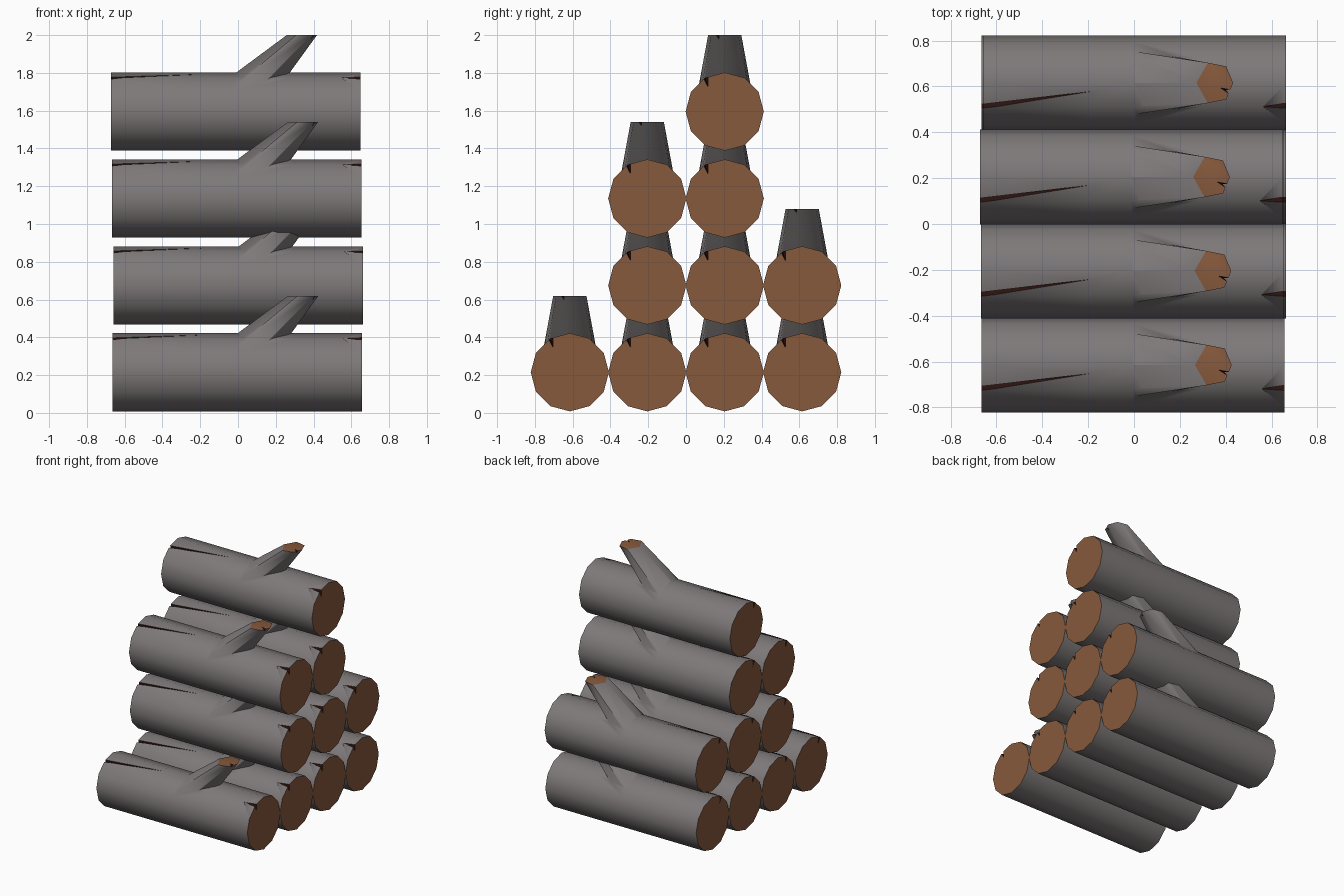
import bpy, bmesh, math
from mathutils import Vector

if "Cube" in bpy.data.objects:
    bpy.data.objects.remove(bpy.data.objects["Cube"])

R = 0.207          # log radius
X0, X1 = -0.66, 0.66
TIP = 0.405        # branch tip height above the log axis


def material(name, rgb):
    m = bpy.data.materials.new(name)
    m.diffuse_color = (*rgb, 1)
    m.use_nodes = True
    m.node_tree.nodes["Principled BSDF"].inputs["Base Color"].default_value = m.diffuse_color
    return m


MATS = [material("grey bark", (0.21, 0.19, 0.192)),
        material("cut wood", (0.24, 0.10, 0.045)),
        material("dark crack", (0.03, 0.008, 0.006))]


def finish(name, bm, rule):
    """Turn a bmesh into an object, colouring faces by a rule."""
    bmesh.ops.recalc_face_normals(bm, faces=bm.faces[:])
    for f in bm.faces:
        f.material_index = rule(f)
    me = bpy.data.meshes.new(name)
    bm.to_mesh(me)
    bm.free()
    for m in MATS:
        me.materials.append(m)
    ob = bpy.data.objects.new(name, me)
    bpy.context.collection.objects.link(ob)
    return ob


def loft(name, rings, rule):
    """Skin a list of point rings and cap both ends."""
    bm = bmesh.new()
    vs = [[bm.verts.new(p) for p in ring] for ring in rings]
    n = len(vs[0])
    for a, b in zip(vs, vs[1:]):
        for i in range(n):
            j = (i + 1) % n
            bm.faces.new((a[i], a[j], b[j], b[i]))
    bm.faces.new(vs[0])
    bm.faces.new(vs[-1])
    return finish(name, bm, rule)


def wedge(name, points):
    """Tapering crack cutter made from four points."""
    bm = bmesh.new()
    for p in points:
        bm.verts.new(p)
    bmesh.ops.convex_hull(bm, input=bm.verts[:])
    return finish(name, bm, lambda f: 2)


# Trunk: twelve-sided, with pale cut ends
def ring(x):
    return [Vector((x, R * math.cos(i * math.pi / 6), R * math.sin(i * math.pi / 6)))
            for i in range(12)]


trunk = loft("trunk", [ring(x) for x in (X0, -0.2, 0.0, 0.3, 0.56, X1)],
             lambda f: 1 if abs(f.normal.x) > 0.9 else 0)

# Branch stub: leaning tapered hexagon, from inside the trunk to a flat tip
tip = [(0.27, 0), (0.32, -0.088), (0.40, -0.072), (0.43, 0), (0.40, 0.072), (0.32, 0.088)]
base = [(0.0, 0), (0.08, -0.125), (0.20, -0.11), (0.285, 0), (0.20, 0.11), (0.08, 0.125)]


def hexagon(t):
    return [Vector((a[0] + (b[0] - a[0]) * t, a[1] + (b[1] - a[1]) * t, TIP - 0.2 * t))
            for a, b in zip(tip, base)]


branch = loft("branch", [hexagon(0), hexagon(1.7)],
              lambda f: 1 if f.normal.z > 0.9 and f.calc_center_median().z > 0.3 else 0)

# Cracks at both trunk ends and in the branch tip
cutters = [
    wedge("right_crack", [(0.68, -0.127, 0.20), (0.68, -0.085, 0.225),
                          (0.68, -0.085, 0.120), (0.56, -0.104, 0.180)]),
    wedge("left_crack", [(-0.68, -0.128, 0.20), (-0.68, -0.098, 0.22),
                         (-0.68, -0.090, 0.125), (-0.18, -0.036, 0.198)]),
    wedge("tip_crack", [(0.465, -0.03, 0.45), (0.45, -0.085, 0.45),
                        (0.44, -0.045, 0.345), (0.37, -0.02, 0.408)]),
]

for ob, op in [(branch, 'UNION')] + [(c, 'DIFFERENCE') for c in cutters]:
    mod = trunk.modifiers.new(op, 'BOOLEAN')
    mod.operation = op
    mod.object = ob
    mod.solver = 'EXACT'

bpy.context.view_layer.update()
log = bpy.data.meshes.new_from_object(trunk.evaluated_get(bpy.context.evaluated_depsgraph_get()))
log.name = "log"
for ob in [trunk, branch] + cutters:
    bpy.data.objects.remove(ob, do_unlink=True)

log.shade_smooth()
log.set_sharp_from_angle(angle=math.radians(62))

# Stack: columns in y per row, with a small lengthwise shift
rows = [((-0.615, -0.205, 0.205, 0.615), -0.004),
        ((-0.205, 0.205, 0.615), 0.002),
        ((-0.205, 0.205), -0.006),
        ((0.205,), -0.012)]
for r, (ys, dx) in enumerate(rows):
    for c, y in enumerate(ys):
        ob = bpy.data.objects.new(f"log_row{r + 1}_{c + 1}", log)
        ob.location = (dx, y, 0.215 + 0.46 * r)
        bpy.context.collection.objects.link(ob)
